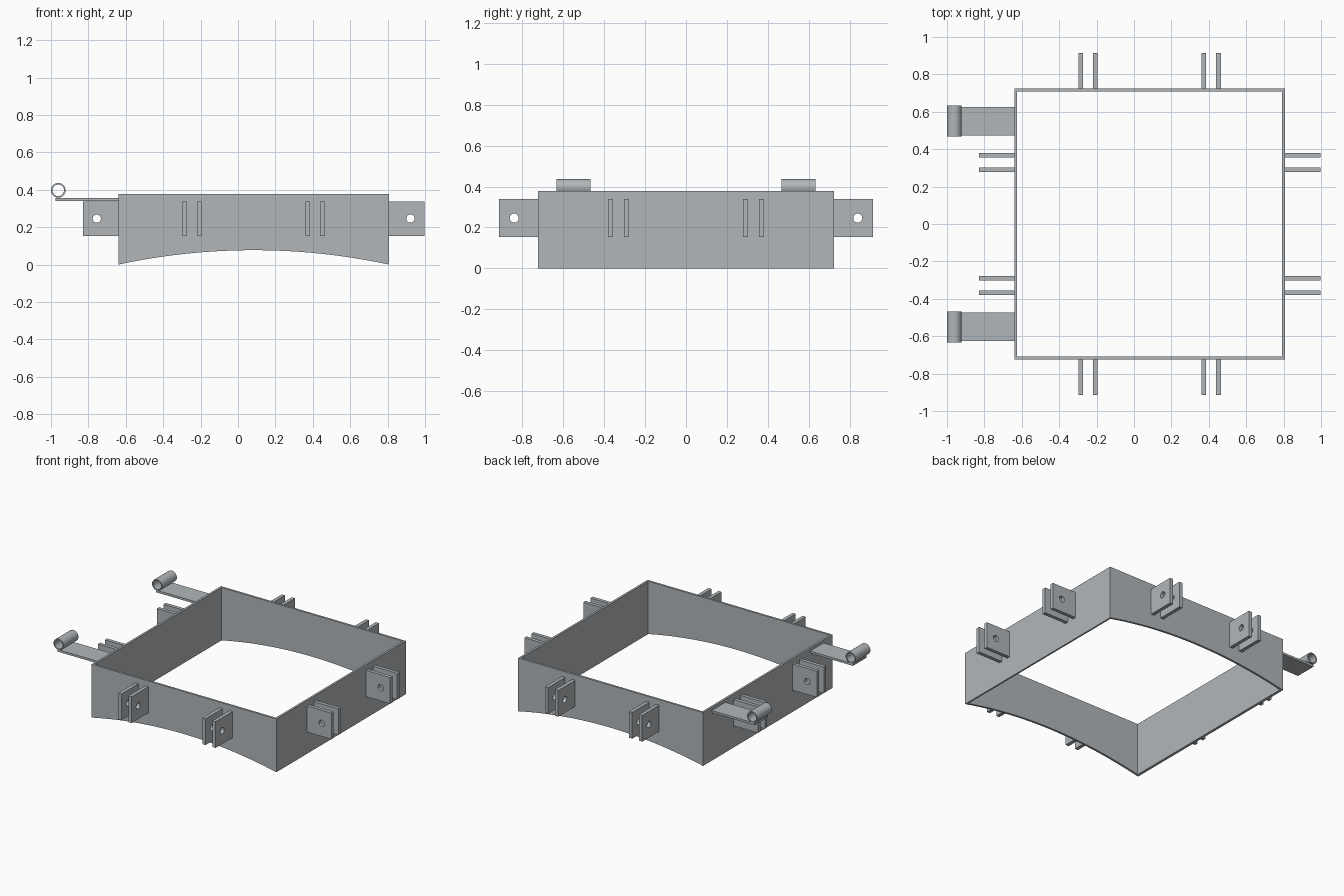
import bpy, bmesh, math
from mathutils import Matrix

if "Cube" in bpy.data.objects:
    bpy.data.objects.remove(bpy.data.objects["Cube"])

CX, HALF, WALL, TOP = 0.0835, 0.7235, 0.015, 0.377

# Blue-grey steel
steel = bpy.data.materials.new("steel")
steel.diffuse_color = (0.44, 0.47, 0.49, 1)
steel.use_nodes = True
steel.node_tree.nodes["Principled BSDF"].inputs["Base Color"].default_value = steel.diffuse_color


def circle(x, z, r, n):
    return [(x + r * math.cos(2 * math.pi * i / n), z + r * math.sin(2 * math.pi * i / n)) for i in range(n)]


def rect(x0, x1, z0, z1):
    return [(x0, z0), (x1, z0), (x1, z1), (x0, z1)]


def prism(name, loops, depth, matrix=Matrix(), smooth=False):
    """Fill x/z loops (later loops are holes) and extrude them along y, centred on y = 0."""
    bm = bmesh.new()
    edges = []
    for loop in loops:
        vs = [bm.verts.new((x, -depth / 2, z)) for x, z in loop]
        edges += [bm.edges.new((vs[i - 1], vs[i])) for i in range(len(vs))]
    bmesh.ops.triangle_fill(bm, edges=edges, use_beauty=True)
    ext = bmesh.ops.extrude_face_region(bm, geom=bm.faces[:], use_keep_orig=True)
    moved = [g for g in ext["geom"] if isinstance(g, bmesh.types.BMVert)]
    bmesh.ops.translate(bm, verts=moved, vec=(0, depth, 0))
    bmesh.ops.recalc_face_normals(bm, faces=bm.faces[:])
    bm.transform(matrix)
    me = bpy.data.meshes.new(name)
    bm.to_mesh(me)
    bm.free()
    me.materials.append(steel)
    ob = bpy.data.objects.new(name, me)
    bpy.context.collection.objects.link(ob)
    if smooth:
        bpy.ops.object.select_all(action='DESELECT')
        ob.select_set(True)
        bpy.context.view_layer.objects.active = ob
        bpy.ops.object.shade_smooth_by_angle(angle=math.radians(30))
    return ob


# Square frame with arched underside, hollowed by a box
rise, n = 0.077, 32
R = (HALF ** 2 + rise ** 2) / (2 * rise)
arch = []
for i in range(n + 1):
    x = HALF * (2 * i / n - 1)
    arch.append((CX + x, rise - R + math.sqrt(R * R - x * x)))
frame = prism("frame", [arch + [(CX + HALF, TOP), (CX - HALF, TOP)]], 2 * HALF)
inner = HALF - WALL
cutter = prism("frame_cutter", [rect(CX - inner, CX + inner, -0.5, 1)], 2 * inner)
cutter.hide_render = True
cutter.hide_set(True)
cut = frame.modifiers.new("hollow", 'BOOLEAN')
cut.operation = 'DIFFERENCE'
cut.solver = 'EXACT'
cut.object = cutter

# Paired lugs with pin holes, two pairs on every side
lug = [rect(HALF - 0.002, HALF + 0.19, 0.153, 0.338), circle(HALF + 0.115, 0.246, 0.022, 24)]
for side in range(4):
    turn = Matrix.Translation((CX, 0, 0)) @ Matrix.Rotation(side * math.pi / 2, 4, 'Z')
    for y in (-0.368, -0.29, 0.29, 0.368):
        prism("lug", lug, 0.025, turn @ Matrix.Translation((0, y, 0)))

# Hinge straps with rolled eyes on the left
for y in (-0.55, 0.55):
    place = Matrix.Translation((0, y, 0))
    prism("hinge_strap", [rect(-0.975, CX - HALF + 0.002, 0.34, 0.355)], 0.152, place)
    prism("hinge_eye", [circle(-0.961, 0.397, 0.039, 40), circle(-0.961, 0.397, 0.031, 40)],
          0.166, place, smooth=True)
